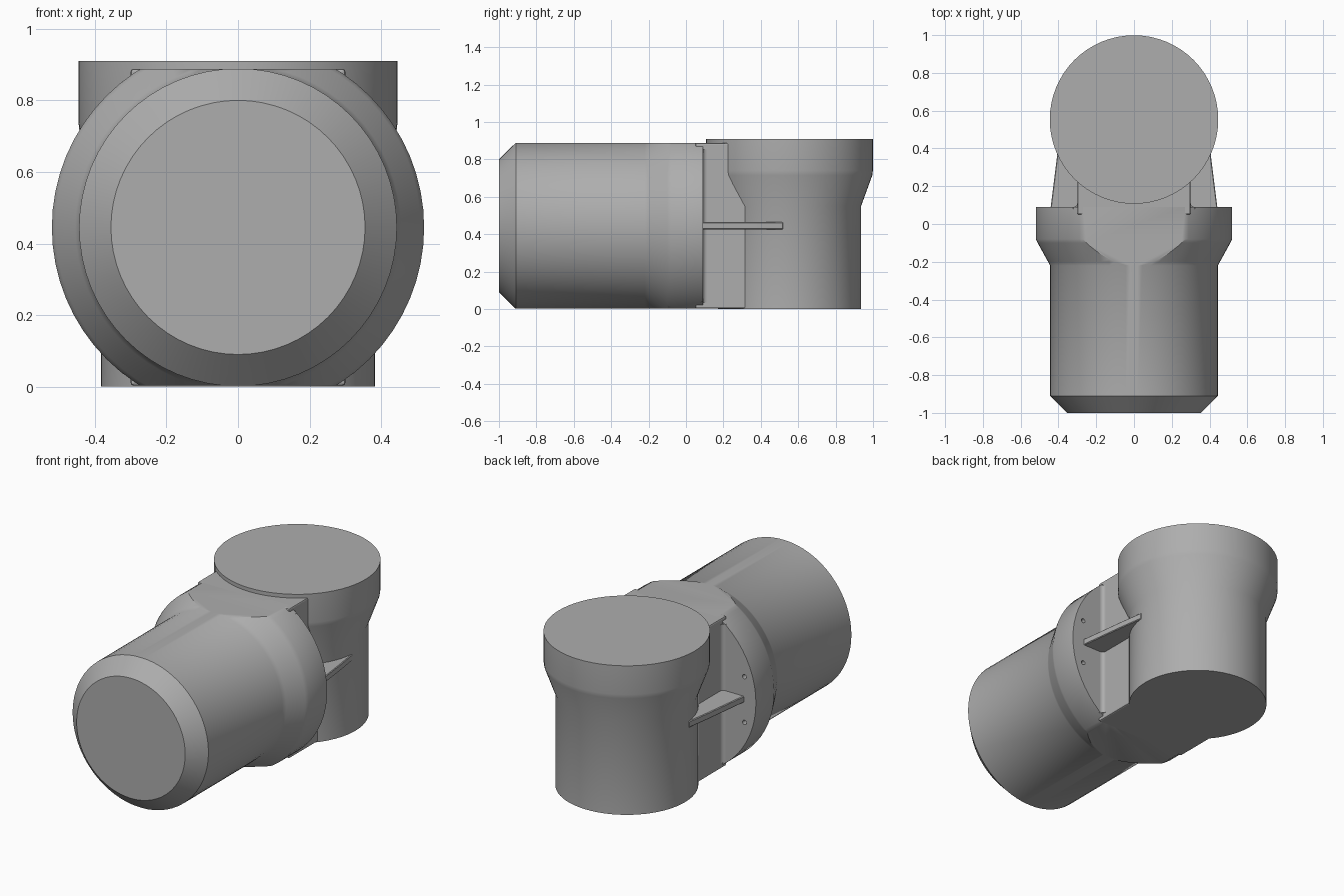
import bpy, bmesh, math
from mathutils import Matrix, Vector

cube = bpy.data.objects.get("Cube")
if cube:
    bpy.data.objects.remove(cube, do_unlink=True)

AXIS_Z = 0.445      # height of the horizontal barrel's axis
COLUMN_Y = 0.553    # position of the vertical column's axis
FLANGE_Y = 0.09     # rear face of the flange
LOW, HIGH = 0.003, 0.888

grey = bpy.data.materials.new("plain grey")
grey.use_nodes = True
grey.diffuse_color = (0.42, 0.42, 0.42, 1)
grey.node_tree.nodes["Principled BSDF"].inputs["Base Color"].default_value = grey.diffuse_color


def finish(name, bm):
    bmesh.ops.recalc_face_normals(bm, faces=bm.faces)
    mesh = bpy.data.meshes.new(name)
    bm.to_mesh(mesh)
    bm.free()
    mesh.materials.append(grey)
    obj = bpy.data.objects.new(name, mesh)
    bpy.context.collection.objects.link(obj)
    return obj


def smooth(obj):
    bpy.ops.object.select_all(action='DESELECT')
    obj.select_set(True)
    bpy.context.view_layer.objects.active = obj
    bpy.ops.object.shade_smooth_by_angle(angle=math.radians(32))


def turned(profile, matrix, sides=64):
    """Closed solid of revolution from (radius, height) pairs."""
    bm = bmesh.new()
    rings = []
    for r, h in profile:
        angles = [math.tau * i / sides for i in range(sides)]
        rings.append([bm.verts.new((r * math.cos(a), r * math.sin(a), h)) for a in angles])
    for a, b in zip(rings, rings[1:]):
        for i in range(sides):
            j = (i + 1) % sides
            bm.faces.new((a[i], a[j], b[j], b[i]))
    bm.faces.new(rings[0])
    bm.faces.new(rings[-1])
    bm.transform(matrix)
    return bm


def prism(name, outline, low, high):
    """Upright prism over an outline in plan."""
    bm = bmesh.new()
    face = bm.faces.new([bm.verts.new((x, y, low)) for x, y in outline])
    top = bmesh.ops.extrude_face_region(bm, geom=[face])["geom"]
    verts = [v for v in top if isinstance(v, bmesh.types.BMVert)]
    bmesh.ops.translate(bm, verts=verts, vec=(0, 0, high - low))
    return finish(name, bm)


# Horizontal barrel with flared flange, trimmed flat above and below
along_y = Matrix.Translation((0, 0, AXIS_Z)) @ Matrix.Rotation(-math.pi / 2, 4, 'X')
bm = turned([(0.355, -1), (0.444, -0.91), (0.444, -0.22), (0.455, -0.2),
             (0.51, -0.1), (0.52, -0.08), (0.52, FLANGE_Y)], along_y)
for z, up in ((HIGH, 1), (LOW, -1)):
    cut = bmesh.ops.bisect_plane(bm, geom=bm.verts[:] + bm.edges[:] + bm.faces[:],
                                 plane_co=(0, 0, z), plane_no=(0, 0, up), clear_outer=True)
    edges = [e for e in cut["geom_cut"] if isinstance(e, bmesh.types.BMEdge)]
    bmesh.ops.holes_fill(bm, edges=[e for e in edges if e.is_boundary], sides=0)
barrel = finish("barrel", bm)

# Small screw holes in the rear of the flange
bm = bmesh.new()
for sx in (-1, 1):
    for sz in (-1, 1):
        place = Matrix.Translation((sx * 0.445, FLANGE_Y, AXIS_Z + sz * 0.135))
        bmesh.ops.create_cone(bm, cap_ends=True, segments=16, radius1=0.013, radius2=0.013,
                              depth=0.08, matrix=place @ Matrix.Rotation(math.pi / 2, 4, 'X'))
cutter = finish("hole_cutter", bm)
cutter.hide_render = True
holes = barrel.modifiers.new("screw holes", 'BOOLEAN')
holes.operation = 'DIFFERENCE'
holes.solver = 'EXACT'
holes.object = cutter
bpy.context.view_layer.objects.active = barrel
bpy.ops.object.modifier_apply(modifier=holes.name)
bpy.data.objects.remove(cutter, do_unlink=True)
smooth(barrel)

# Vertical column widening into the capped cup
upright = Matrix.Translation((0, COLUMN_Y, 0))
smooth(finish("column_and_cup", turned([(0.383, 0), (0.383, 0.55), (0.443, 0.715),
                                        (0.446, 0.74), (0.446, 0.91)], upright)))

# Neck block joining flange and column
neck = prism("neck", [(-0.3, 0.05), (0.3, 0.05), (0.3, 0.45), (-0.3, 0.45)], LOW, HIGH)
soften = neck.modifiers.new("soft edges", 'BEVEL')
soften.width = 0.008
soften.segments = 2

# Side ribs, and rounded fillets where the neck meets the flange
R = 0.022
for side, word in ((1, "left"), (-1, "right")):
    outline = [(0.28, 0.07), (0.445, 0.07), (0.441, FLANGE_Y), (0.405, 0.38),
               (0.384, 0.52), (0.3, 0.52)]
    rib = prism(word + "_rib", [(side * x, y) for x, y in outline], 0.426, 0.464)
    edge = rib.modifiers.new("soft edges", 'BEVEL')
    edge.width = 0.004

    arc = [(0.3 + R - R * math.sin(t * math.pi / 12), FLANGE_Y + R - R * math.cos(t * math.pi / 12))
           for t in range(7)]
    outline = [(0.29, 0.08), (0.3 + R, 0.08)] + arc + [(0.29, FLANGE_Y + R)]
    smooth(prism(word + "_fillet", [(side * x, y) for x, y in outline], 0.036, 0.854))
